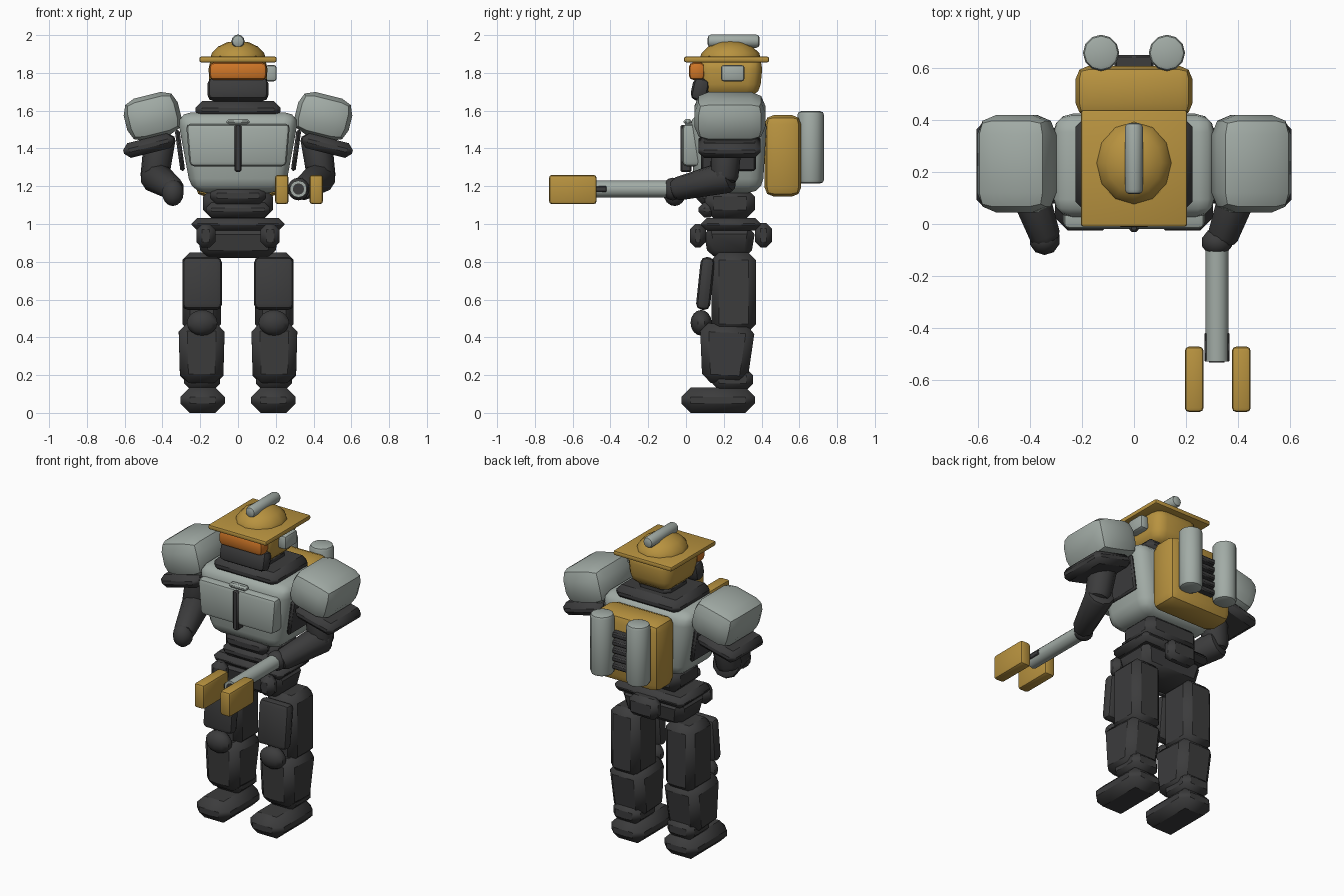
import bpy, bmesh, math
from mathutils import Vector, Matrix, Euler

if "Cube" in bpy.data.objects:
    bpy.data.objects.remove(bpy.data.objects["Cube"])


def material(name, rgb):
    m = bpy.data.materials.new(name)
    m.use_nodes = True
    m.diffuse_color = (*rgb, 1)
    m.node_tree.nodes["Principled BSDF"].inputs["Base Color"].default_value = (*rgb, 1)
    return m


DARK = material("charcoal rubber", (0.045, 0.045, 0.046))
GREY = material("pale grey plate", (0.36, 0.41, 0.38))
GOLD = material("ochre metal", (0.48, 0.29, 0.05))
ORANGE = material("orange visor glass", (0.62, 0.18, 0.02))
parts = []


def finish(name, bm, mat, matrix):
    bmesh.ops.transform(bm, matrix=matrix, verts=bm.verts)
    bmesh.ops.recalc_face_normals(bm, faces=bm.faces)
    mesh = bpy.data.meshes.new(name)
    bm.to_mesh(mesh)
    bm.free()
    mesh.materials.append(mat)
    ob = bpy.data.objects.new(name, mesh)
    bpy.context.collection.objects.link(ob)
    parts.append(ob)


def box(name, mat, x, y, z, bevel=0.02, seg=2, rot=(0, 0, 0), taper=(1, 1)):
    """Rounded box from (min, max) ranges; taper scales the lower face."""
    bm = bmesh.new()
    bmesh.ops.create_cube(bm, size=1)
    size = Vector((x[1] - x[0], y[1] - y[0], z[1] - z[0]))
    for v in bm.verts:
        if v.co.z < 0:
            v.co.x *= taper[0]
            v.co.y *= taper[1]
        v.co = v.co * size
    bmesh.ops.bevel(bm, geom=bm.edges[:], offset=bevel, segments=seg,
                    profile=0.5, affect='EDGES', clamp_overlap=True)
    centre = Vector((x[0] + x[1], y[0] + y[1], z[0] + z[1])) / 2
    turn = Euler([math.radians(a) for a in rot]).to_matrix().to_4x4()
    finish(name, bm, mat, Matrix.Translation(centre) @ turn)


def pair(name, mat, x, y, z, bevel=0.02, seg=2, rot=(0, 0, 0), taper=(1, 1)):
    box("left_" + name, mat, x, y, z, bevel, seg, rot, taper)
    box("right_" + name, mat, (-x[1], -x[0]), y, z, bevel, seg,
        (rot[0], -rot[1], -rot[2]), taper)


def rod(name, mat, a, b, r1, r2, bevel=0.02, sides=12):
    """Round bar from a to b with softened ends."""
    a, b = Vector(a), Vector(b)
    bm = bmesh.new()
    bmesh.ops.create_cone(bm, cap_ends=True, segments=sides, radius1=r1,
                          radius2=r2, depth=(b - a).length)
    if bevel:
        rims = [e for e in bm.edges if any(len(f.verts) > 4 for f in e.link_faces)]
        bmesh.ops.bevel(bm, geom=rims, offset=bevel, segments=2,
                        profile=0.5, affect='EDGES', clamp_overlap=True)
    turn = (b - a).to_track_quat('Z', 'Y').to_matrix().to_4x4()
    finish(name, bm, mat, Matrix.Translation((a + b) / 2) @ turn)


def ball(name, mat, centre, radii, sides=12):
    bm = bmesh.new()
    bmesh.ops.create_uvsphere(bm, u_segments=sides, v_segments=8, radius=1)
    finish(name, bm, mat, Matrix.Translation(centre) @ Matrix.Diagonal((*radii, 1)))


# Legs
pair("foot", DARK, (0.07, 0.305), (-0.025, 0.365), (0, 0.135), 0.05, 1)
pair("ankle", DARK, (0.095, 0.285), (0.14, 0.355), (0.12, 0.235), 0.035, 1)
pair("shin", DARK, (0.07, 0.315), (0.065, 0.36), (0.155, 0.47), 0.045, 1, (-3, 0, 0), (0.93, 0.8))
pair("thigh", DARK, (0.09, 0.295), (0.135, 0.37), (0.43, 0.85), 0.04, 1)
pair("thigh_plate", DARK, (0.085, 0.295), (0.065, 0.14), (0.545, 0.825), 0.03, 2, (-6, 0, 0))
for side, s in (("left", 1), ("right", -1)):
    ball(side + "_knee_pad", DARK, (0.19 * s, 0.08, 0.477), (0.085, 0.056, 0.068), 10)

# Hips and waist
box("pelvis", DARK, (-0.225, 0.225), (0.09, 0.37), (0.82, 0.985), 0.04, 1, taper=(0.85, 0.8))
box("belt", DARK, (-0.245, 0.245), (0.08, 0.395), (0.965, 1.033), 0.03, 1)
pair("belt_pouch", DARK, (0.12, 0.22), (0.02, 0.105), (0.875, 1.0), 0.03, 1)
box("rear_pouch", DARK, (-0.1, 0.1), (0.365, 0.455), (0.875, 1.005), 0.03, 1)
box("abdomen", DARK, (-0.185, 0.185), (0.1, 0.365), (1.03, 1.19), 0.045, 1)
box("lower_belly_plate", DARK, (-0.17, 0.17), (0.065, 0.16), (1.035, 1.115), 0.03, 1)
box("upper_belly_plate", DARK, (-0.145, 0.145), (0.055, 0.17), (1.1, 1.2), 0.035, 1)

# Torso
box("torso", GREY, (-0.325, 0.325), (0.02, 0.43), (1.165, 1.59), 0.075, 3, taper=(0.76, 0.88))
box("chest_plate", GREY, (-0.275, 0.275), (-0.02, 0.09), (1.305, 1.53), 0.025, 2, taper=(0.93, 1))
box("chest_strip", DARK, (-0.018, 0.018), (-0.03, 0.03), (1.275, 1.525), 0.008, 1)
box("chest_handle", GREY, (-0.06, 0.06), (-0.012, 0.03), (1.527, 1.556), 0.01, 1)
pair("side_panel", DARK, (0.295, 0.32), (0.08, 0.37), (1.28, 1.5), 0.01, 1, (0, 8, 0))
box("collar", DARK, (-0.225, 0.225), (0.05, 0.41), (1.56, 1.65), 0.035, 1)

# Backpack
box("backpack", GOLD, (-0.225, 0.225), (0.415, 0.61), (1.145, 1.577), 0.05, 2)
for side, s in (("left", 1), ("right", -1)):
    rod(side + "_tank", GREY, (0.127 * s, 0.66, 1.215), (0.127 * s, 0.66, 1.597), 0.07, 0.07, 0.018)
for i in range(5):
    z = 1.25 + i * 0.05
    box(f"vent_slat_{i + 1}", DARK, (-0.075, 0.075), (0.59, 0.652), (z, z + 0.033), 0.008, 1)

# Head
box("neck", DARK, (-0.11, 0.11), (0.12, 0.34), (1.62, 1.7), 0.03, 1)
box("head", GOLD, (-0.16, 0.16), (0.055, 0.41), (1.67, 1.89), 0.07, 3, taper=(0.92, 0.88))
box("jaw_guard", DARK, (-0.162, 0.162), (0.03, 0.12), (1.65, 1.775), 0.035, 2, (-12, 0, 0))
box("visor", ORANGE, (-0.152, 0.152), (0.015, 0.1), (1.762, 1.856), 0.025, 2)
box("helmet_brim", GOLD, (-0.205, 0.205), (-0.01, 0.44), (1.856, 1.886), 0.01, 2)
ball("helmet_dome", GOLD, (0, 0.235, 1.865), (0.15, 0.165, 0.105))
rod("helmet_crest", GREY, (0, 0.115, 1.968), (0, 0.39, 1.968), 0.035, 0.035, 0.018)
box("ear_radio", GREY, (0.145, 0.205), (0.185, 0.31), (1.755, 1.842), 0.016, 2)

# Arms
pair("shoulder_pad", GREY, (0.305, 0.6), (0.045, 0.42), (1.455, 1.685), 0.075, 2, (0, 14, 0))
pair("arm_cuff", DARK, (0.335, 0.61), (0.065, 0.395), (1.375, 1.455), 0.03, 1, (0, 14, 0))
for side, s in (("left", 1), ("right", -1)):
    rod(side + "_upper_arm", DARK, (0.41 * s, 0.22, 1.48), (0.445 * s, 0.2, 1.22), 0.085, 0.075, 0.03, 10)
    rod(side + "_forearm", DARK, (0.445 * s, 0.24, 1.255), (0.335 * s, -0.07, 1.18), 0.088, 0.06, 0.03, 10)
ball("left_hand", DARK, (0.32, -0.07, 1.185), (0.06, 0.055, 0.06), 10)
ball("right_hand", DARK, (-0.345, -0.06, 1.165), (0.06, 0.06, 0.07), 10)

# Gripper tool held in the left hand
rod("tool_shaft", GREY, (0.32, -0.53, 1.185), (0.32, -0.04, 1.185), 0.045, 0.045, 0)
rod("tool_bore", DARK, (0.32, -0.534, 1.185), (0.32, -0.52, 1.185), 0.03, 0.03, 0)
for name, x in (("inner", 0.277), ("outer", 0.363)):
    box(name + "_tool_clip", DARK, (x - 0.006, x + 0.006), (-0.53, -0.42), (1.17, 1.2), 0.004, 1)
for name, x in (("inner", 0.232), ("outer", 0.414)):
    box(name + "_tool_jaw", GOLD, (x - 0.036, x + 0.036), (-0.725, -0.473), (1.105, 1.26), 0.016, 2)

# Smooth shading with crisp edges
bpy.ops.object.select_all(action='DESELECT')
for ob in parts:
    ob.select_set(True)
bpy.context.view_layer.objects.active = parts[0]
bpy.ops.object.shade_smooth_by_angle(angle=math.radians(40))
